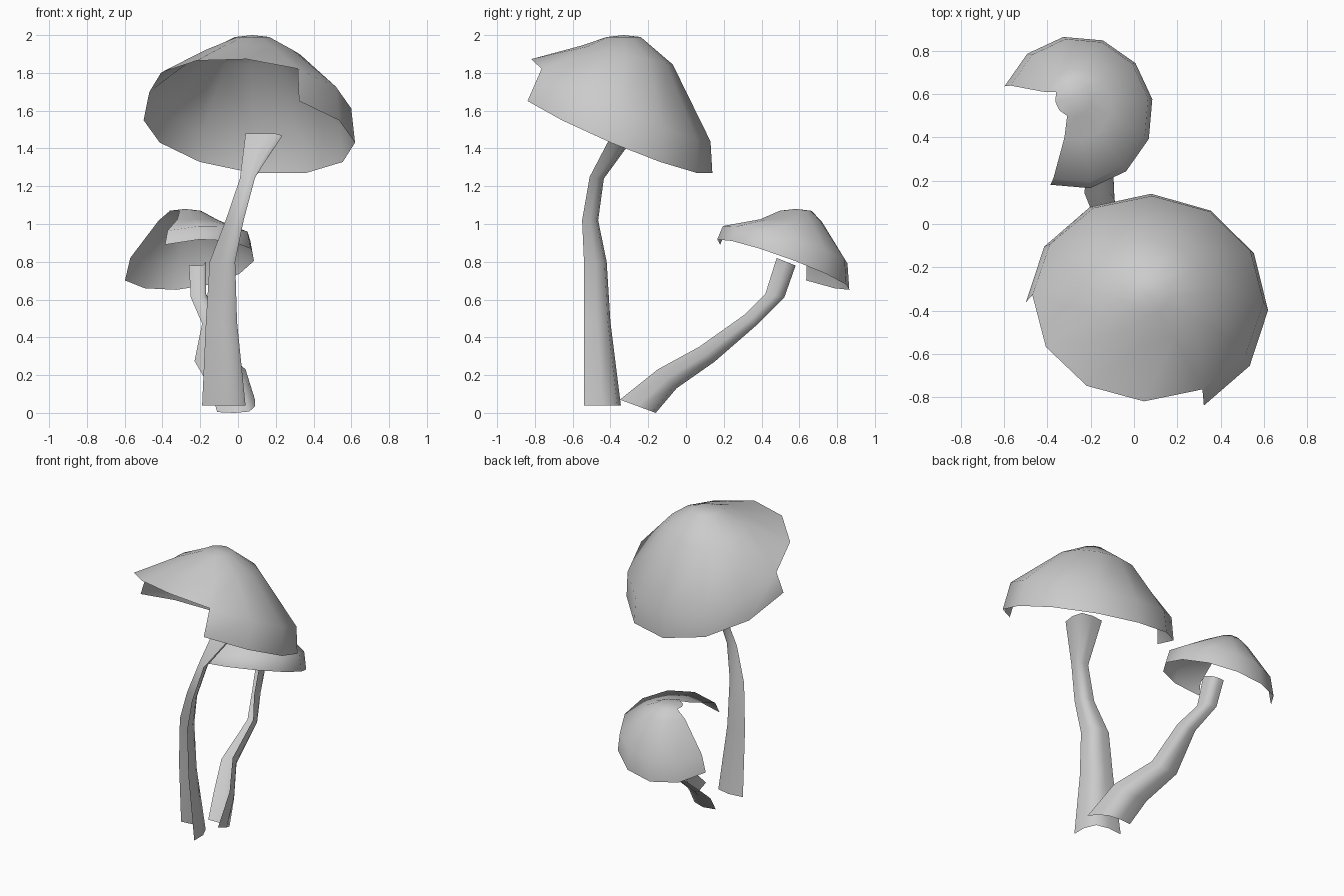
import bpy
import math
from mathutils import Vector

if "Cube" in bpy.data.objects:
    bpy.data.objects.remove(bpy.data.objects["Cube"], do_unlink=True)

# One plain grey for everything
grey = bpy.data.materials.new("plain grey")
grey.use_nodes = True
color = (0.6, 0.6, 0.6, 1)
grey.diffuse_color = color
shader = next(n for n in grey.node_tree.nodes if n.type == "BSDF_PRINCIPLED")
shader.inputs["Base Color"].default_value = color
shader.inputs["Roughness"].default_value = 0.8

SIDES = 12


def add_part(name, verts, faces):
    mesh = bpy.data.meshes.new(name)
    mesh.from_pydata(verts, [], faces)
    mesh.validate()
    mesh.materials.append(grey)
    part = bpy.data.objects.new(name, mesh)
    bpy.context.collection.objects.link(part)
    bpy.ops.object.select_all(action="DESELECT")
    part.select_set(True)
    bpy.context.view_layer.objects.active = part
    bpy.ops.object.shade_smooth_by_angle(angle=math.radians(60))
    return part


def tilted_ring(center, radii, slope, start):
    """Ellipse of points whose height follows a sloping plane."""
    points = []
    for i in range(SIDES):
        a = math.radians(start + i * 360 / SIDES)
        dx, dy = radii[0] * math.cos(a), radii[1] * math.sin(a)
        rise = slope[0] * dx + slope[1] * dy
        points.append(Vector(center) + Vector((dx, dy, rise)))
    return points


def cap(name, rings, apex, start, kept):
    """Open shell; kept gives the sectors present in each band, from the lip in."""
    verts = [p for ring in rings for p in tilted_ring(*ring, start)]
    verts.append(Vector(apex))
    faces = []
    for band, count in enumerate(kept):
        for i in range(count):
            a, b = band * SIDES + i, band * SIDES + (i + 1) % SIDES
            faces.append((a, b, b + SIDES, a + SIDES))
    last = (len(rings) - 1) * SIDES
    for i in range(SIDES):
        faces.append((last + i, last + (i + 1) % SIDES, len(verts) - 1))
    return add_part(name, verts, faces)


def half_stem(name, sections):
    """Channel-shaped stem, open toward the front right."""
    verts, faces = [], []
    for x0, x1, front, back in sections:
        for across, toward in ((0, 0.06), (0.45, 0), (0.85, 0.1), (1, 0.5), (1, 1)):
            y, z = Vector(back).lerp(Vector(front), toward)
            verts.append((x0 + (x1 - x0) * across, y, z))
    n = len(verts) // len(sections)
    for s in range(len(sections) - 1):
        for i in range(n - 1):
            a = s * n + i
            faces.append((a + 1, a, a + n, a + n + 1))
    return add_part(name, verts, faces)


# Large cap: lip missing along the front
cap("large_cap", [
    ((0.06, -0.38, 1.49), (0.56, 0.52), (-0.12, -0.42)),
    ((0.065, -0.345, 1.655), (0.535, 0.475), (-0.095, -0.455)),
    ((0.06, -0.31, 1.895), (0.27, 0.24), (0, -0.21)),
    ((0.075, -0.33, 1.99), (0.09, 0.09), (0, 0)),
], (0.075, -0.33, 2.0), -62, (8, SIDES, SIDES))

# Small cap: a whole wedge missing at the front right
cap("small_cap", [
    ((-0.265, 0.515, 0.785), (0.355, 0.355), (0.12, -0.36)),
    ((-0.26, 0.525, 0.89), (0.33, 0.335), (0.12, -0.28)),
    ((-0.265, 0.555, 1.02), (0.165, 0.165), (0, -0.03)),
    ((-0.28, 0.58, 1.07), (0.085, 0.085), (0, 0)),
], (-0.28, 0.58, 1.08), -110, (9, 9, 9))

# Stems: x range, then front and back edge as (y, z)
half_stem("large_stem", [
    (-0.19, 0.04, (-0.54, 0.04), (-0.345, 0.04)),
    (-0.17, -0.005, (-0.54, 0.48), (-0.4, 0.48)),
    (-0.15, -0.015, (-0.54, 0.8), (-0.42, 0.8)),
    (-0.065, 0.03, (-0.55, 1.02), (-0.465, 1.02)),
    (0.01, 0.09, (-0.51, 1.25), (-0.435, 1.24)),
    (0.04, 0.23, (-0.4, 1.46), (-0.26, 1.48)),
])
half_stem("small_stem", [
    (-0.11, 0.09, (-0.35, 0.07), (-0.16, 0)),
    (-0.15, 0.04, (-0.15, 0.23), (-0.05, 0.13)),
    (-0.23, -0.09, (0.07, 0.35), (0.15, 0.27)),
    (-0.19, -0.1, (0.31, 0.52), (0.38, 0.47)),
    (-0.25, -0.17, (0.42, 0.63), (0.52, 0.61)),
    (-0.26, -0.17, (0.48, 0.82), (0.58, 0.78)),
])
